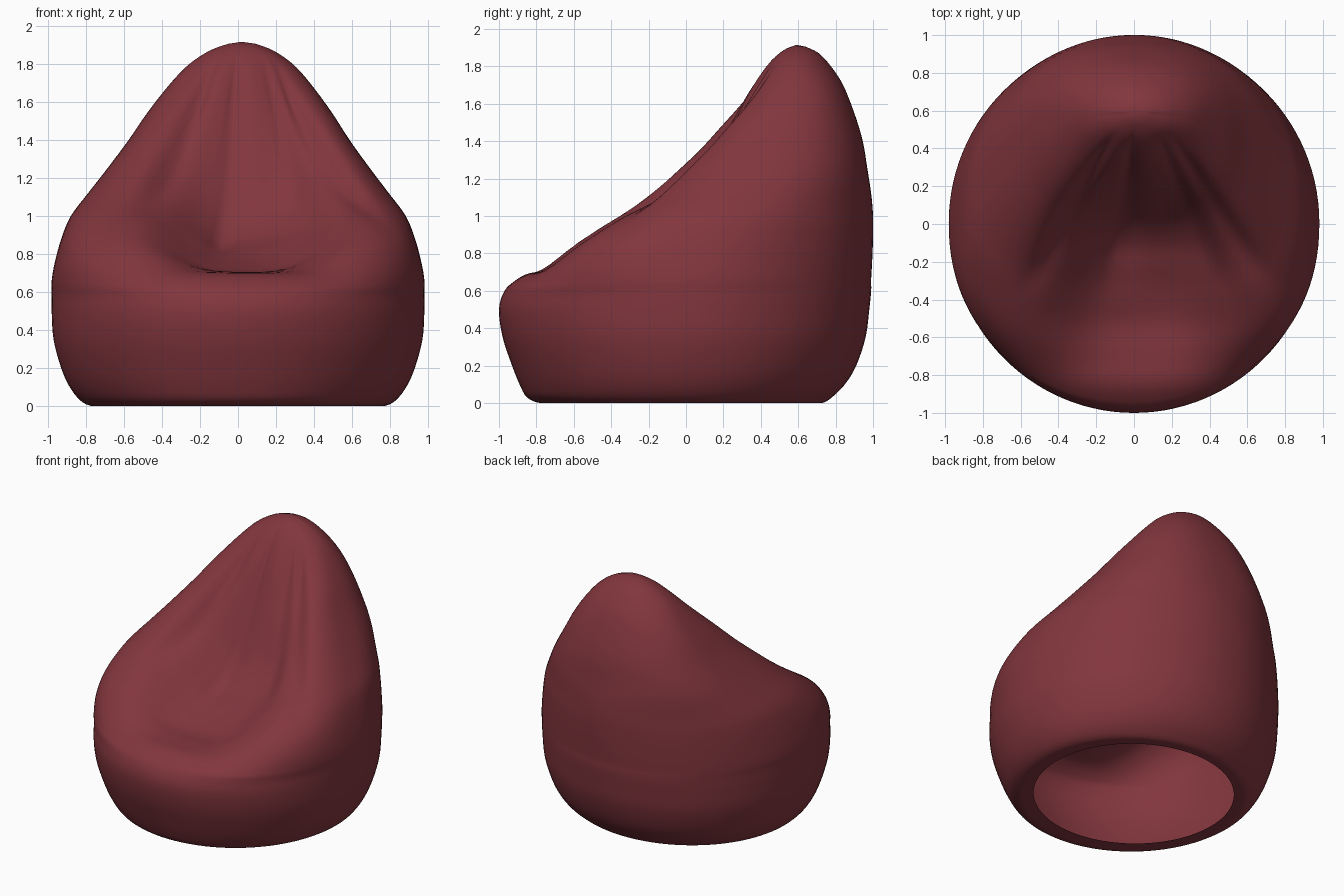
import bpy, bmesh, math

if "Cube" in bpy.data.objects:
    bpy.data.objects.remove(bpy.data.objects["Cube"])

SEG, SUB = 112, 4

# Horizontal slices of the bag: z, half width, front y, back y, y of widest point
SLICES = [
    (0.00, 0.69, -0.68, 0.67, 0.00),
    (0.00, 0.77, -0.78, 0.73, 0.00),
    (0.03, 0.83, -0.85, 0.78, 0.00),
    (0.10, 0.885, -0.89, 0.85, 0.00),
    (0.20, 0.93, -0.93, 0.91, 0.00),
    (0.35, 0.97, -0.98, 0.96, 0.00),
    (0.50, 0.98, -1.00, 0.98, 0.00),
    (0.60, 0.98, -0.97, 0.99, 0.00),
    (0.66, 0.98, -0.91, 0.99, 0.01),
    (0.75, 0.965, -0.80, 0.995, 0.03),
    (0.88, 0.93, -0.64, 1.00, 0.08),
    (1.00, 0.88, -0.47, 1.00, 0.15),
    (1.12, 0.79, -0.32, 0.99, 0.25),
    (1.25, 0.69, -0.18, 0.97, 0.35),
    (1.40, 0.58, -0.02, 0.945, 0.45),
    (1.55, 0.48, 0.12, 0.90, 0.52),
    (1.70, 0.365, 0.26, 0.84, 0.57),
    (1.80, 0.27, 0.365, 0.775, 0.585),
    (1.87, 0.165, 0.455, 0.71, 0.59),
    (1.905, 0.07, 0.54, 0.64, 0.59),
]
# Depth of the sitting hollow, every 0.15 along y from -1.0
HOLLOW = [0, 0.02, 0.13, 0.24, 0.31, 0.38, 0.45, 0.43, 0.28, 0.12, 0.02, 0]
# Folds fanning out from the peak: sideways slope, width, depth
FOLDS = [(-0.09, 0.05, 0.05), (-0.50, 0.07, 0.045), (0.42, 0.07, 0.03),
         (0.66, 0.08, 0.045), (-0.30, 0.10, -0.02), (0.15, 0.12, -0.02)]


def smooth(a, b, v):
    t = min(1, max(0, (v - a) / (b - a)))
    return t * t * (3 - 2 * t)


def spline(p0, p1, p2, p3, t):
    return [0.5 * (2 * b + (c - a) * t + (2 * a - 5 * b + 4 * c - d) * t * t
                   + (3 * b - a - 3 * c + d) * t ** 3)
            for a, b, c, d in zip(p0, p1, p2, p3)]


def around(items, i):
    return [items[min(len(items) - 1, max(0, i + k))] for k in (-1, 0, 1, 2)]


def hollow_depth(y):
    u = (y + 1.0) / 0.15
    i = int(u)
    if u < 0 or i >= len(HOLLOW) - 1:
        return 0.0
    return spline(*[(h,) for h in around(HOLLOW, i)], u - i)[0]


def sink(x, y, z):
    """How far the top cloth drops at this spot."""
    width = 0.45 - 0.15 * smooth(-0.3, 0.4, y)
    d = hollow_depth(y) * math.exp(-abs((x - 0.03) / width) ** 3)
    fan = smooth(-0.45, -0.05, y) * (1 - smooth(0.3, 0.5, y))
    slope = x / (0.75 - min(y, 0.6))
    for s, w, depth in FOLDS:
        d += fan * depth * math.exp(-((slope - s) / w) ** 2)
    return d * smooth(0.58, 0.70, z)


# Smooth set of slices
rows = []
for i in range(len(SLICES) - 1):
    rows += [spline(*around(SLICES, i), s / SUB) for s in range(SUB)]
rows.append(SLICES[-1])

# Bag shell, open underneath
bm = bmesh.new()
rings = []
for z, w, yf, yb, yc in rows:
    z = max(0, z)
    front = 2 + 0.9 * smooth(0.55, 0.9, z) * (1 - 0.8 * smooth(1.3, 1.85, z))
    back = 2 + 0.3 * smooth(1.0, 1.3, z) * (1 - smooth(1.6, 1.85, z))
    ring = []
    for j in range(SEG):
        a = 2 * math.pi * j / SEG
        c, s = math.cos(a), math.sin(a)
        e = 2 / (back if s >= 0 else front)
        x = w * math.copysign(abs(c) ** e, c)
        if s >= 0:
            y = yc + (yb - yc) * s ** e
        else:
            y = yc - (yc - yf) * abs(s) ** e
        zz = z - (sink(x, y, z) if s < 0 else 0)
        ring.append(bm.verts.new((x + 0.02 * (z / 1.9) ** 4, y, zz)))
    rings.append(ring)
for lo, hi in zip(rings, rings[1:]):
    for j in range(SEG):
        k = (j + 1) % SEG
        bm.faces.new((lo[j], lo[k], hi[k], hi[j]))
peak = bm.verts.new((0.02, 0.59, 1.915))
for j in range(SEG):
    bm.faces.new((rings[-1][j], rings[-1][(j + 1) % SEG], peak))
for f in bm.faces:
    f.smooth = True

mesh = bpy.data.meshes.new("bean_bag")
bm.to_mesh(mesh)
bm.free()
bag = bpy.data.objects.new("bean_bag", mesh)
bpy.context.collection.objects.link(bag)

cloth = bpy.data.materials.new("dark red cloth")
cloth.diffuse_color = (0.222, 0.037, 0.047, 1)
cloth.use_nodes = True
cloth.node_tree.nodes["Principled BSDF"].inputs["Base Color"].default_value = cloth.diffuse_color
mesh.materials.append(cloth)
